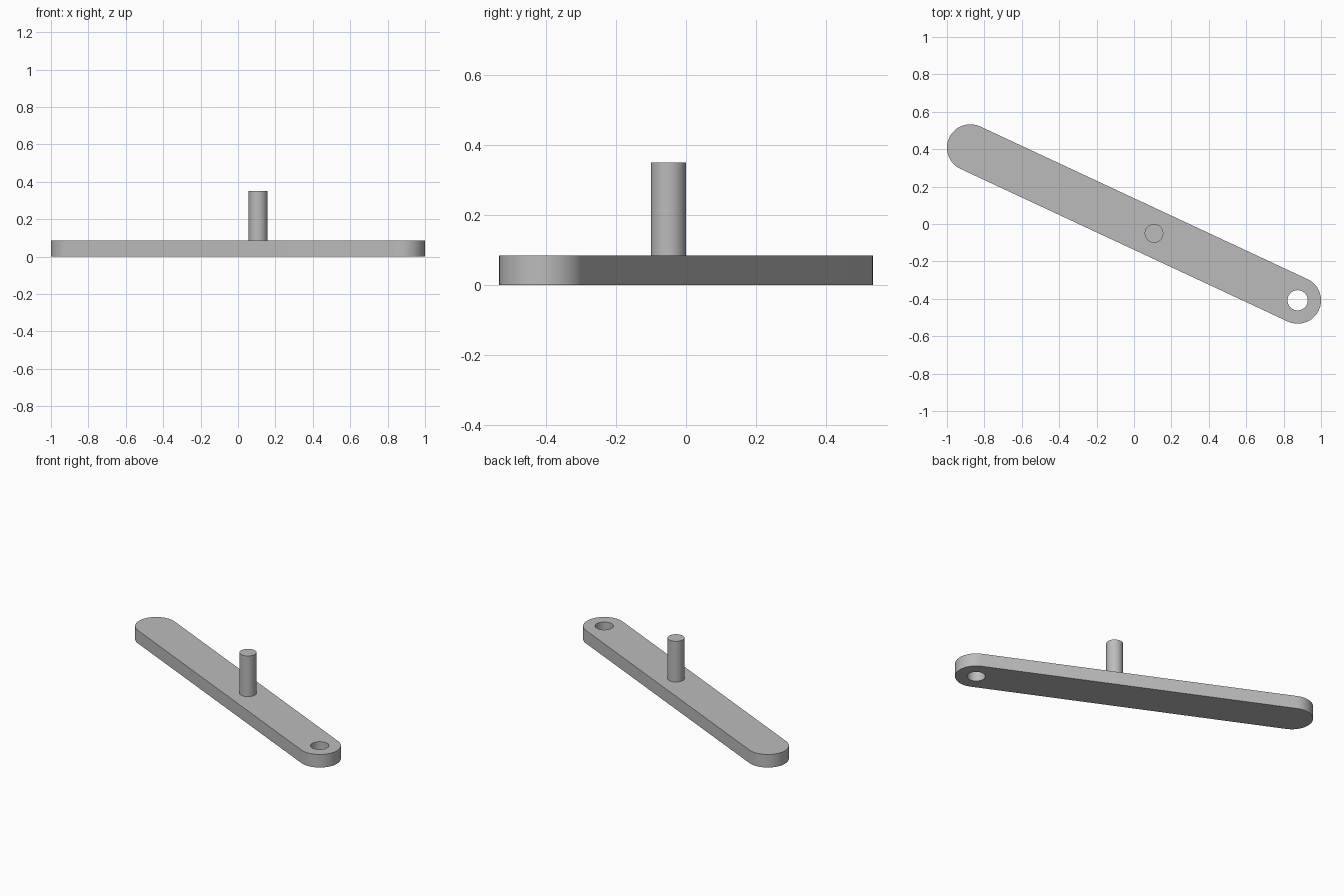
import bpy
import bmesh
from math import pi, cos, sin, atan2, radians
from mathutils import Vector

cube = bpy.data.objects.get("Cube")
if cube:
    bpy.data.objects.remove(cube, do_unlink=True)

END = Vector((0.875, -0.408))   # centre of the holed end; the other end is opposite
RADIUS, THICK = 0.125, 0.085
HOLE_RADIUS = 0.054
PIN = Vector((0.107, -0.05))
PIN_RADIUS, PIN_TOP = 0.05, 0.35

grey = bpy.data.materials.new("plain grey")
grey.use_nodes = True
grey.diffuse_color = (0.5, 0.5, 0.5, 1)
grey.node_tree.nodes["Principled BSDF"].inputs["Base Color"].default_value = (0.5, 0.5, 0.5, 1)


def arc(centre, radius, start, sweep, steps):
    return [centre + radius * Vector((cos(start + sweep * i / steps), sin(start + sweep * i / steps)))
            for i in range(steps + 1)]


def finish(obj):
    bpy.ops.object.select_all(action="DESELECT")
    obj.select_set(True)
    bpy.context.view_layer.objects.active = obj
    bpy.ops.object.shade_smooth_by_angle(angle=radians(30))


def extrude_outlines(name, outlines, bottom, top):
    """Fill flat closed outlines (inner ones become holes) and extrude them upwards."""
    curve = bpy.data.curves.new(name, "CURVE")
    curve.dimensions = "2D"
    curve.fill_mode = "BOTH"
    curve.extrude = (top - bottom) / 2
    for points in outlines:
        spline = curve.splines.new("POLY")
        spline.points.add(len(points) - 1)
        for target, p in zip(spline.points, points):
            target.co = (p.x, p.y, 0, 1)
        spline.use_cyclic_u = True
    temp = bpy.data.objects.new(name + " outline", curve)
    bpy.context.collection.objects.link(temp)
    mesh = bpy.data.meshes.new_from_object(temp.evaluated_get(bpy.context.evaluated_depsgraph_get()))
    bpy.data.objects.remove(temp, do_unlink=True)

    # Weld caps to walls and set the height
    bm = bmesh.new()
    bm.from_mesh(mesh)
    bmesh.ops.remove_doubles(bm, verts=bm.verts, dist=1e-5)
    bmesh.ops.translate(bm, verts=bm.verts, vec=(0, 0, (top + bottom) / 2))
    bmesh.ops.recalc_face_normals(bm, faces=bm.faces)
    bm.to_mesh(mesh)
    bm.free()
    mesh.materials.clear()
    mesh.materials.append(grey)
    obj = bpy.data.objects.new(name, mesh)
    bpy.context.collection.objects.link(obj)
    finish(obj)
    return obj


# Rounded bar with a through hole at one end
angle = atan2(END.y, END.x)
outline = arc(END, RADIUS, angle - pi / 2, pi, 32) + arc(-END, RADIUS, angle + pi / 2, pi, 32)
hole = arc(END, HOLE_RADIUS, 0, 2 * pi, 48)[:-1]
extrude_outlines("arm", [outline, hole], 0, THICK)

# Upright pin standing on the bar
pin_circle = arc(PIN, PIN_RADIUS, 0, 2 * pi, 48)[:-1]
extrude_outlines("pin", [pin_circle], THICK - 0.005, PIN_TOP)
